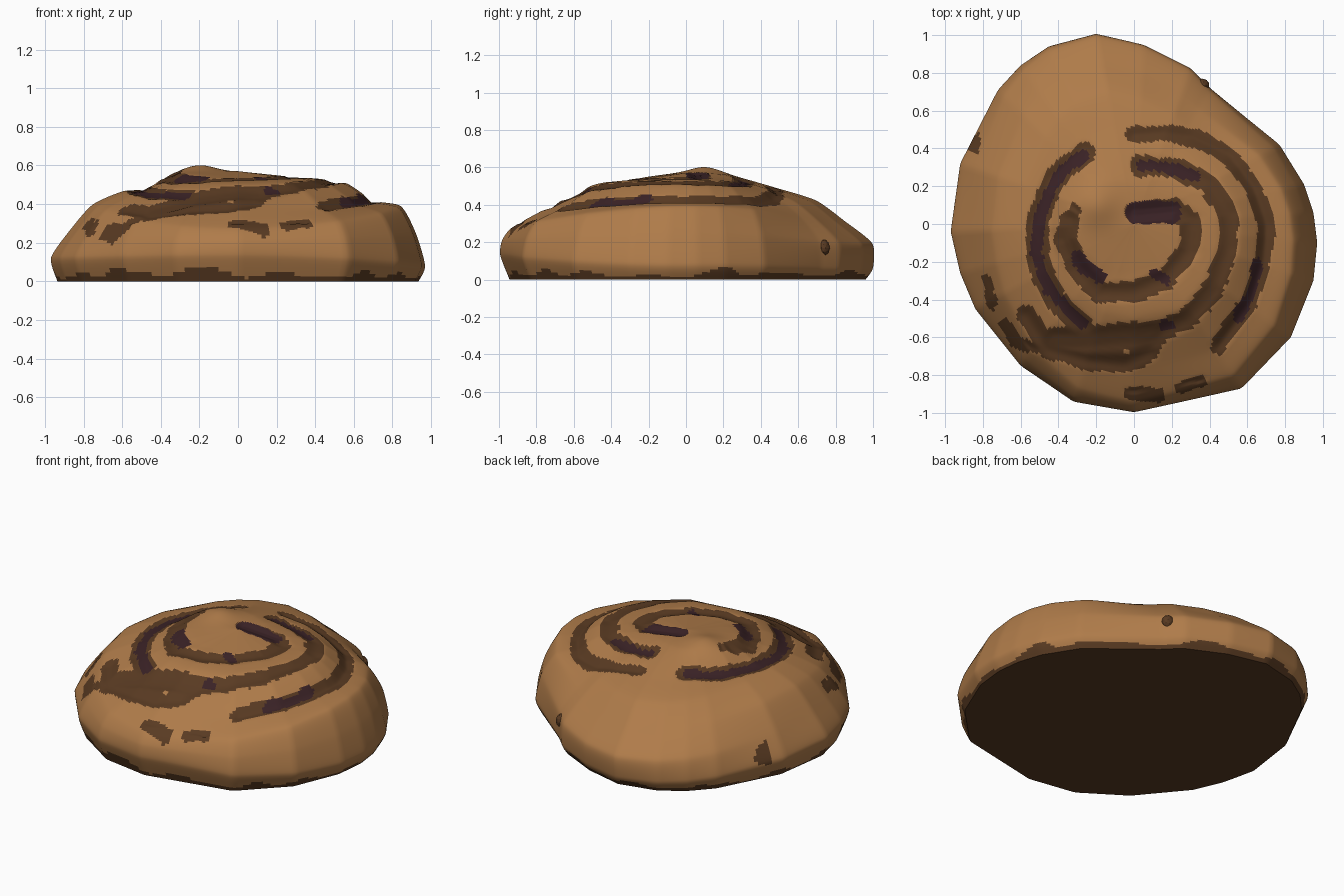
import bpy, bmesh, math
from mathutils import Vector, noise

if "Cube" in bpy.data.objects:
    bpy.data.objects.remove(bpy.data.objects["Cube"])

def material(name, rgb):
    m = bpy.data.materials.new(name)
    m.diffuse_color = (*rgb, 1)
    m.use_nodes = True
    m.node_tree.nodes["Principled BSDF"].inputs["Base Color"].default_value = m.diffuse_color
    return m

CRUST = material("golden_crust", (0.43, 0.20, 0.068))
CINNAMON = material("cinnamon_brown", (0.100, 0.043, 0.016))
SYRUP = material("dark_syrup", (0.042, 0.016, 0.019))

# Outline seen from above, counter-clockwise
OUTLINE = [(0.97, -0.1), (0.95, 0.06), (0.9, 0.21), (0.77, 0.42), (0.4, 0.72), (0.3, 0.82),
           (0.05, 0.94), (-0.2, 1.0), (-0.45, 0.94), (-0.6, 0.84), (-0.72, 0.71),
           (-0.92, 0.32), (-0.97, -0.04), (-0.92, -0.26), (-0.84, -0.45), (-0.6, -0.75),
           (-0.32, -0.94), (0, -0.995), (0.3, -0.93), (0.57, -0.87), (0.83, -0.6), (0.95, -0.3)]

# Side profiles (share of the outline radius, height): right, back, left, front
PROFILES = [
    [(.965, 0), (1, .08), (.95, .25), (.87, .39), (.72, .42), (.56, .515), (.25, .545), (0, .57)],
    [(.96, 0), (1, .06), (1, .19), (.85, .31), (.70, .42), (.50, .485), (.22, .56), (0, .57)],
    [(.965, 0), (1, .12), (.91, .25), (.78, .395), (.62, .465), (.47, .49), (.34, .56), (0, .57)],
    [(.95, 0), (1, .13), (.99, .21), (.94, .275), (.79, .36), (.50, .505), (.25, .54), (0, .57)],
]
STEPS = [7, 9, 10, 13, 14, 15, 26]      # rings per profile section
ANGLES = 270

# Filling seen on top: half width, path
OUTER_SWIRL = [
    (.045, [(0, .47), (.15, .48), (.3, .46), (.5, .37), (.63, .2), (.7, 0), (.68, -.2),
            (.61, -.42), (.45, -.64)]),
    (.06, [(-.26, .38), (-.43, .23), (-.52, 0), (-.51, -.2), (-.42, -.4), (-.26, -.55)]),
    (.075, [(-.42, -.62), (-.26, -.62), (-.08, -.6), (.1, -.59)]),
    (.05, [(-.57, -.48), (-.45, -.66), (-.25, -.72), (-.05, -.74), (.08, -.68)]),
]
INNER_SWIRL = [
    (.055, [(.1, -.59), (.28, -.5), (.42, -.34), (.5, -.12), (.5, .05), (.4, .21), (.2, .3), (.03, .31)]),
    (.055, [(0, .06), (.22, .08), (.3, .02), (.29, -.14), (.17, -.29), (0, -.36), (-.18, -.36),
            (-.3, -.23), (-.36, -.08), (-.34, .02)]),
    (.025, [(-.32, .09), (-.3, .07)]),
]
SMEARS = [
    (.03, [(-.68, -.52), (-.63, -.62), (-.52, -.66)]),
    (.03, [(-.78, -.3), (-.75, -.42)]),
    (.03, [(-.85, .4), (-.84, .45)]),
    (.035, [(-.02, -.9), (.13, -.91)]),
    (.03, [(.25, -.87), (.35, -.83)]),
]
SYRUP_LINES = [
    (.03, [(-.27, .37), (-.43, .22), (-.5, .02), (-.52, -.15), (-.45, -.35), (-.27, -.53)]),
    (.06, [(.01, .06), (.18, .06)]),
    (.028, [(.03, .31), (.18, .3), (.32, .25)]),
    (.04, [(-.29, -.19), (-.19, -.28)]),
    (.025, [(.66, -.2), (.62, -.36), (.55, -.5)]),
    (.025, [(.1, -.26), (.17, -.29)]),
    (.025, [(.16, -.53), (.2, -.54)]),
]

def segments(strokes):
    return [(w, Vector(a), Vector(b)) for w, path in strokes for a, b in zip(path, path[1:])]

BROWN = segments(OUTER_SWIRL + INNER_SWIRL + SMEARS)
DARK = segments(SYRUP_LINES)

def depth_in(segs, p):
    """How far point p lies inside the nearest painted stroke."""
    best = -9
    for w, a, b in segs:
        d = b - a
        t = max(0, min(1, (p - a).dot(d) / d.length_squared))
        best = max(best, w - (p - a - d * t).length)
    return best

POLAR = sorted((math.atan2(y, x) % math.tau, math.hypot(x, y)) for x, y in OUTLINE)
POLAR = [(POLAR[-1][0] - math.tau, POLAR[-1][1])] + POLAR + [(POLAR[0][0] + math.tau, POLAR[0][1])]

def radius(a):
    for (a0, r0), (a1, r1) in zip(POLAR, POLAR[1:]):
        if a0 <= a <= a1:
            t = (a - a0) / (a1 - a0)
            # exact straight chord between outline points
            return r0 * r1 * math.sin(a1 - a0) / (r0 * math.sin(a - a0) + r1 * math.sin(a1 - a))

def profile(a):
    """Side profile in direction a, blended and rounded."""
    q = a / (math.pi / 2)
    k, t = int(q) % 4, q - int(q)
    t = t * t * (3 - 2 * t)
    pts = [Vector(p).lerp(Vector(n), t) for p, n in zip(PROFILES[k], PROFILES[(k + 1) % 4])]
    ext = [pts[0]] + pts + [pts[-1]]
    out = []
    for i, n in enumerate(STEPS):
        p0, p1, p2, p3 = ext[i:i + 4]
        for s in range(n):
            u = s / n
            m1, m2 = (p2 - p0) * .35, (p3 - p1) * .35
            out.append(p1 * (2*u**3 - 3*u*u + 1) + m1 * (u**3 - 2*u*u + u)
                       + p2 * (3*u*u - 2*u**3) + m2 * (u**3 - u*u))
    return out

def finish(name, bm, mats):
    me = bpy.data.meshes.new(name)
    bm.to_mesh(me)
    bm.free()
    for m in mats:
        me.materials.append(m)
    ob = bpy.data.objects.new(name, me)
    bpy.context.collection.objects.link(ob)
    return ob

# Rolled bun: rings of a blended profile, sunk a little along the filling
bm = bmesh.new()
columns = []
for j in range(ANGLES):
    a = math.tau * j / ANGLES
    R, col = radius(a), []
    for f, z in profile(a):
        x, y = f * R * math.cos(a), f * R * math.sin(a)
        if z > .3:
            z -= .014 * max(0, min(1, depth_in(BROWN, Vector((x, y))) / .04))
            # raised coil left of the centre
            z += .035 * math.exp(-((x + .2) ** 2 + (y - .1) ** 2) / .012)
        col.append(bm.verts.new((x, y, max(0, z))))
    columns.append(col)
centre = bm.verts.new((0, 0, .56))
for j in range(ANGLES):
    c, d = columns[j], columns[(j + 1) % ANGLES]
    for i in range(len(c) - 1):
        bm.faces.new((c[i], d[i], d[i + 1], c[i + 1]))
    bm.faces.new((c[-1], d[-1], centre))

# Colour by distance to the swirl, and a baked edge around the foot
for f in bm.faces:
    f.smooth = True
    c = f.calc_center_median()
    p = Vector((c.x, c.y))
    wobble = .014 * noise.noise(c * 11) + .007 * noise.noise(c * 27)
    foot = .035 + .055 * noise.noise(Vector((c.x * 5, c.y * 5, 3)))
    if c.z < max(.012, foot):
        f.material_index = 1
    elif c.z > .1:
        if depth_in(DARK, p) + wobble > 0:
            f.material_index = 2
        elif depth_in(BROWN, p) + wobble > 0:
            f.material_index = 1
rim = [col[0].co.copy() for col in columns]
finish("rolled_bun", bm, [CRUST, CINNAMON, SYRUP])

# Flat baked underside
bm = bmesh.new()
bm.faces.new([bm.verts.new(co) for co in reversed(rim)])
finish("underside", bm, [CINNAMON])

# Small loose end of the dough at the back right
bm = bmesh.new()
bmesh.ops.create_icosphere(bm, subdivisions=2, radius=1)
for v in bm.verts:
    v.co = Vector((.36 + v.co.x * .04, .735 + v.co.y * .035, .17 + v.co.z * .045))
finish("loose_end", bm, [CINNAMON])
